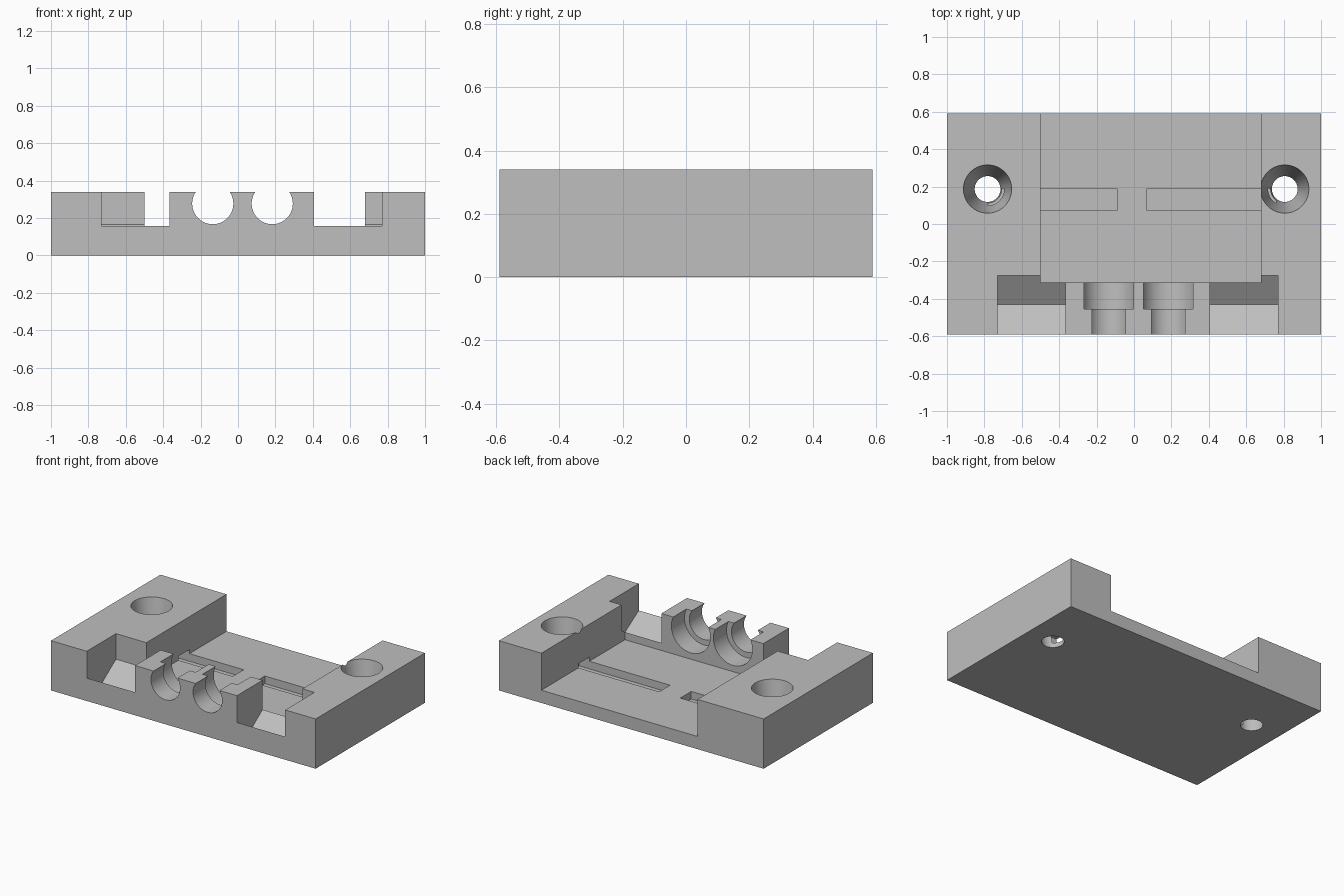
import bpy, bmesh, math
from mathutils import Matrix

cube = bpy.data.objects.get("Cube")
if cube:
    bpy.data.objects.remove(cube, do_unlink=True)

grey = bpy.data.materials.new("plain grey")
grey.use_nodes = True
colour = (0.52, 0.52, 0.52, 1)
grey.diffuse_color = colour
grey.node_tree.nodes["Principled BSDF"].inputs["Base Color"].default_value = colour

DEPTH, TOP, OVER = 0.59, 0.34, 0.1


def make_object(name, bm):
    bmesh.ops.recalc_face_normals(bm, faces=bm.faces)
    mesh = bpy.data.meshes.new(name)
    bm.to_mesh(mesh)
    bm.free()
    mesh.materials.append(grey)
    obj = bpy.data.objects.new(name, mesh)
    bpy.context.collection.objects.link(obj)
    return obj


def prism(name, x0, x1, profile):
    """Extrude a y-z profile from x0 to x1."""
    bm = bmesh.new()
    face = bm.faces.new([bm.verts.new((x0, y, z)) for y, z in profile])
    new = bmesh.ops.extrude_face_region(bm, geom=[face])["geom"]
    bmesh.ops.translate(bm, vec=(x1 - x0, 0, 0),
                        verts=[v for v in new if isinstance(v, bmesh.types.BMVert)])
    return make_object(name, bm)


def box(name, x0, x1, y0, y1, z0, z1):
    return prism(name, x0, x1, [(y0, z0), (y1, z0), (y1, z1), (y0, z1)])


def cone(name, r_low, r_high, length, matrix):
    bm = bmesh.new()
    bmesh.ops.create_cone(bm, cap_ends=True, segments=64, radius1=r_low,
                          radius2=r_high, depth=length, matrix=matrix)
    return make_object(name, bm)


def bore(name, x, y0, y1, radius):
    """Round cutter lying along y."""
    place = Matrix.Translation((x, (y0 + y1) / 2, 0.277)) @ Matrix.Rotation(math.pi / 2, 4, "X")
    return cone(name, radius, radius, y1 - y0, place)


# Main block
body = box("mount_block", -1, 1, -DEPTH, DEPTH, 0, TOP)

# Wide pocket, open at the back
cutters = [box("pocket_cutter", -0.5, 0.68, -0.313, DEPTH + OVER, 0.087, TOP + OVER)]

# Front windows with a valley-shaped floor
lip, valley, rear = 0.157, 0.058, 0.165
slope = (lip - valley) / 0.16
window = [(-DEPTH - OVER, lip + slope * OVER), (-0.43, valley), (-0.275, rear),
          (-0.275, TOP + OVER), (-DEPTH - OVER, TOP + OVER)]
for x0, x1 in ((-0.73, -0.365), (0.405, 0.77)):
    cutters.append(prism("window_cutter", x0, x1, window))

# Stepped round seats in the front wall
for x in (-0.135, 0.183):
    cutters.append(bore("narrow_seat_cutter", x, -DEPTH - OVER, -0.4, 0.11))
    cutters.append(bore("wide_seat_cutter", x, -0.455, -0.25, 0.147))

# Tapered screw holes
taper = (0.129 - 0.069) / TOP * OVER
for x in (-0.783, 0.806):
    cutters.append(cone("screw_hole_cutter", 0.069 - taper, 0.129 + taper,
                        TOP + 2 * OVER, Matrix.Translation((x, 0.187, TOP / 2))))

# Slots running from the pocket floor into the screw holes
for x0, x1 in ((-0.78, -0.09), (0.07, 0.76)):
    cutters.append(box("slot_cutter", x0, x1, 0.072, 0.19, 0.035, 0.115))

# Cut everything, then bake the result and drop the cutters
for cutter in cutters:
    mod = body.modifiers.new(cutter.name, "BOOLEAN")
    mod.operation = "DIFFERENCE"
    mod.solver = "EXACT"
    mod.object = cutter
    cutter.hide_render = True
graph = bpy.context.evaluated_depsgraph_get()
baked = bpy.data.meshes.new_from_object(body.evaluated_get(graph))
body.modifiers.clear()
body.data = baked
for cutter in cutters:
    bpy.data.objects.remove(cutter, do_unlink=True)

# Smooth the round walls, keep edges sharp
bpy.ops.object.select_all(action="DESELECT")
body.select_set(True)
bpy.context.view_layer.objects.active = body
bpy.ops.object.shade_smooth_by_angle(angle=math.radians(20))
